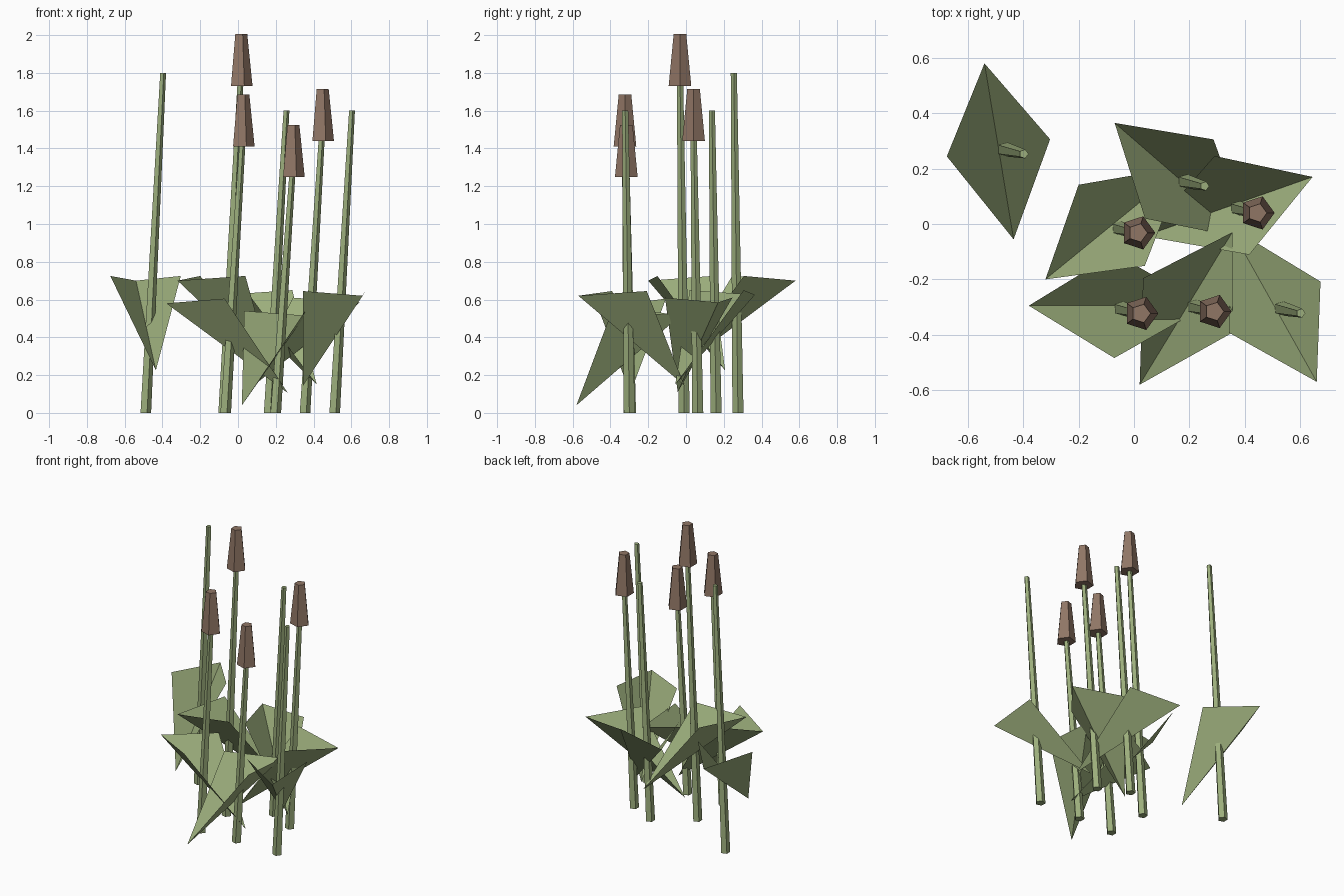
import bpy, bmesh, math
from mathutils import Vector, Matrix

if "Cube" in bpy.data.objects:
    bpy.data.objects.remove(bpy.data.objects["Cube"])


def material(name, rgb):
    m = bpy.data.materials.new(name)
    m.diffuse_color = (*rgb, 1)
    m.use_nodes = True
    m.node_tree.nodes["Principled BSDF"].inputs["Base Color"].default_value = m.diffuse_color
    return m


green = material("reed green", (0.33, 0.42, 0.20))
brown = material("seed brown", (0.28, 0.18, 0.13))


def add_mesh(name, verts, faces, mat):
    me = bpy.data.meshes.new(name)
    me.from_pydata(verts, [], faces)
    me.materials.append(mat)
    ob = bpy.data.objects.new(name, me)
    bpy.context.collection.objects.link(ob)
    return ob


def tapered_pentagon(name, base, top, r_base, r_top, mat):
    """Closed five-sided tapering rod between two points."""
    verts = []
    for c, r in ((base, r_base), (top, r_top)):
        for i in range(5):
            a = i * math.tau / 5
            verts.append((c[0] + r * math.cos(a), c[1] + r * math.sin(a), c[2]))
    faces = [(i, (i + 1) % 5, 5 + (i + 1) % 5, 5 + i) for i in range(5)]
    faces += [(4, 3, 2, 1, 0), (5, 6, 7, 8, 9)]
    return add_mesh(name, verts, faces, mat)


def leaf(name, tip, angle):
    """Folded kite: raised sides, crease running down from the outer tip."""
    shape = [(0, 0, 0), (0.309, -0.189, 0.025), (0.644, 0, -0.475), (0.309, 0.189, 0.025)]
    turn = Matrix.Rotation(math.radians(angle), 3, 'Z')
    verts = [turn @ Vector(v) + Vector(tip) for v in shape]
    return add_mesh(name, verts, [(0, 1, 2), (0, 2, 3)], green)


# Stems: top x, top y, stem height, has seed head
stems = [
    (-0.398, 0.253, 1.80, False),
    (0.014, -0.032, 1.80, True),
    (0.025, -0.323, 1.48, True),
    (0.290, -0.316, 1.32, True),
    (0.445, 0.040, 1.51, True),
    (0.255, 0.137, 1.60, False),
    (0.602, -0.322, 1.60, False),
]
for i, (x, y, h, headed) in enumerate(stems, 1):
    tapered_pentagon(f"stem_{i}", (x - 0.093, y + 0.022, 0), (x, y, h), 0.031, 0.017, green)
    if headed:
        tapered_pentagon(f"seed_head_{i}", (x, y, h - 0.07), (x, y, h + 0.205),
                         0.063, 0.035, brown)

# Leaves: outer tip position, crease direction in degrees
leaves = [
    ((-0.54, 0.58, 0.70), -80.6),
    ((-0.32, -0.20, 0.70), 39.2),
    ((0.645, 0.17, 0.585), 199.4),
    ((-0.07, 0.365, 0.625), -40.9),
    ((-0.38, -0.295, 0.58), 0),
    ((0.355, -0.03, 0.515), 238.7),
    ((0.66, -0.57, 0.62), 119.3),
]
for i, (tip, angle) in enumerate(leaves, 1):
    leaf(f"leaf_{i}", tip, angle)
